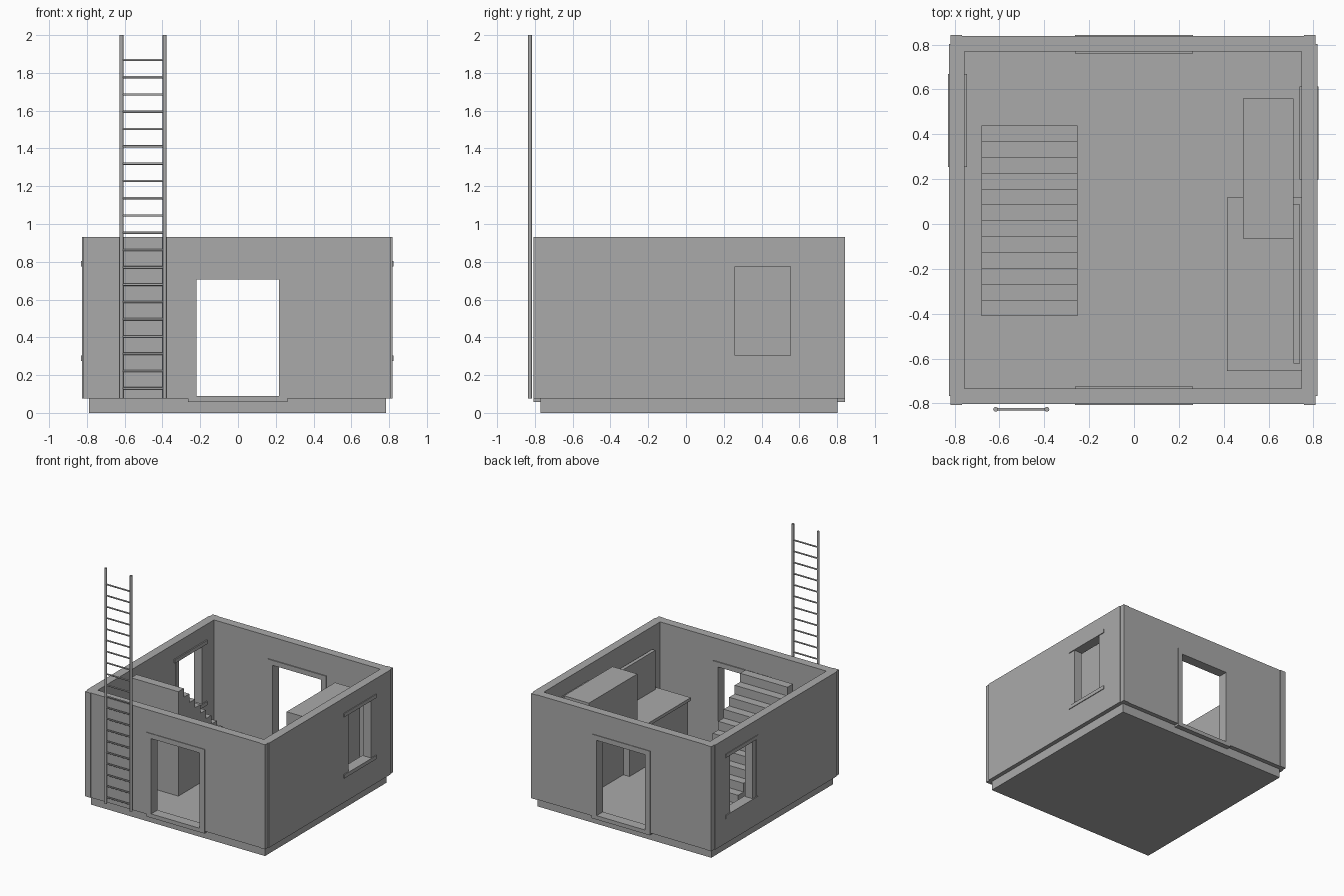
import bpy, math
from mathutils import Vector

if "Cube" in bpy.data.objects:
    bpy.data.objects.remove(bpy.data.objects["Cube"])

grey = bpy.data.materials.new("plain_grey")
grey.diffuse_color = (0.4, 0.4, 0.4, 1)
grey.use_nodes = True
grey.node_tree.nodes["Principled BSDF"].inputs["Base Color"].default_value = grey.diffuse_color


def finish(ob, name):
    ob.name = name
    ob.data.materials.append(grey)
    return ob


def box(name, x0, x1, y0, y1, z0, z1):
    bpy.ops.mesh.primitive_cube_add(size=1)
    ob = bpy.context.object
    size = Vector((x1 - x0, y1 - y0, z1 - z0))
    mid = Vector((x0 + x1, y0 + y1, z0 + z1)) / 2
    for v in ob.data.vertices:
        v.co = Vector(a * b for a, b in zip(v.co, size)) + mid
    return finish(ob, name)


def rod(name, a, b, r, sides):
    a, b = Vector(a), Vector(b)
    bpy.ops.mesh.primitive_cylinder_add(vertices=sides, radius=r, depth=(b - a).length,
                                        location=(a + b) / 2)
    ob = bpy.context.object
    ob.rotation_euler = (b - a).to_track_quat('Z', 'Y').to_euler()
    bpy.ops.object.shade_smooth_by_angle(angle=math.radians(50))
    return finish(ob, name)


def cut(target, *dims):
    c = box("cutter", *dims)
    m = target.modifiers.new("opening", 'BOOLEAN')
    m.operation, m.solver, m.object = 'DIFFERENCE', 'EXACT', c
    c.hide_render = True
    c.hide_set(True)


CX, CY = -0.004, 0.018          # centre of the room
TOP, BASE = 0.93, 0.075

# Foundation with the floor on top
box("foundation", -0.79, 0.783, -0.77, 0.802, 0, BASE)

# Hollow walls
walls = box("walls", -0.825, 0.817, -0.802, 0.838, BASE, TOP)
cut(walls, -0.755, 0.747, -0.733, 0.769, 0, 1.2)

# Corner posts, set back at the sides and proud at front and back
for sx in (-1, 1):
    for sy in (-1, 1):
        xs = sorted((CX + sx * 0.762, CX + sx * 0.814))
        ys = sorted((CY + sy * 0.784, CY + sy * 0.825))
        box("corner_post", *xs, *ys, BASE, TOP)
        x_cut = sorted((CX + sx * 0.814, CX + sx * 0.9))
        y_cut = sorted((CY + sy * 0.785, CY + sy * 0.9))
        cut(walls, *x_cut, *y_cut, 0, 1.2)

# Doorways: threshold, header and two jambs
for y0, y1 in ((-0.807, -0.725), (0.761, 0.843)):
    cut(walls, -0.264, 0.262, y0 - 0.05, y1 + 0.05, 0.05, 0.745)
    box("door_threshold", -0.264, 0.262, y0, y1, 0.058, 0.09)
    box("door_header", -0.264, 0.262, y0, y1, 0.705, 0.745)
    for x0, x1 in ((-0.264, -0.22), (0.218, 0.262)):
        box("door_jamb", x0, x1, y0, y1, 0.09, 0.705)

# Windows: sill, header and two jambs
for x0, x1, yc in ((-0.83, -0.745, 0.461), (0.738, 0.823, 0.406)):
    cut(walls, x0 - 0.05, x1 + 0.05, yc - 0.19, yc + 0.19, 0.29, 0.785)
    box("window_sill", x0, x1, yc - 0.208, yc + 0.208, 0.275, 0.305)
    box("window_header", x0, x1, yc - 0.208, yc + 0.208, 0.775, 0.805)
    for s in (-1, 1):
        ys = sorted((yc + s * 0.146, yc + s * 0.19))
        box("window_jamb", x0 + 0.007, x1 - 0.007, *ys, 0.305, 0.775)

# Solid staircase, extruded from a stepped profile
n, y_low, y_high = 12, 0.44, -0.41
run, rise = (y_high - y_low) / n, (TOP - 0.002 - BASE) / n
profile = [(y_low, BASE)]
for i in range(n):
    profile += [(y_low + run * i, BASE + rise * (i + 1)),
                (y_low + run * (i + 1), BASE + rise * (i + 1))]
profile.append((y_high, BASE))
k = len(profile)
verts = [(x, y, z) for x in (-0.68, -0.252) for y, z in profile]
faces = [list(range(k)), list(range(2 * k - 1, k - 1, -1))]
faces += [[i, i + k, (i + 1) % k + k, (i + 1) % k] for i in range(k)]
mesh = bpy.data.meshes.new("staircase")
mesh.from_pydata(verts, [], faces)
stairs = bpy.data.objects.new("staircase", mesh)
bpy.context.collection.objects.link(stairs)
finish(stairs, "staircase")

# Counter, back board and tall cabinet
box("counter_base", 0.43, 0.747, -0.64, 0.115, BASE, 0.405)
box("counter_top", 0.415, 0.747, -0.655, 0.118, 0.405, 0.43)
box("back_board", 0.712, 0.74, -0.622, 0.088, 0.43, 0.75)
box("cabinet", 0.485, 0.71, -0.065, 0.56, BASE, 0.83)

# Ladder leaning flat against the front wall
LX = (-0.617, -0.388)
for x in LX:
    rod("ladder_rail", (x, -0.826, BASE), (x, -0.826, 2.0), 0.0105, 16)
for i in range(20):
    z = 0.13 + i * 0.0915
    rod("ladder_rung", (LX[0], -0.826, z), (LX[1], -0.826, z), 0.006, 12)
